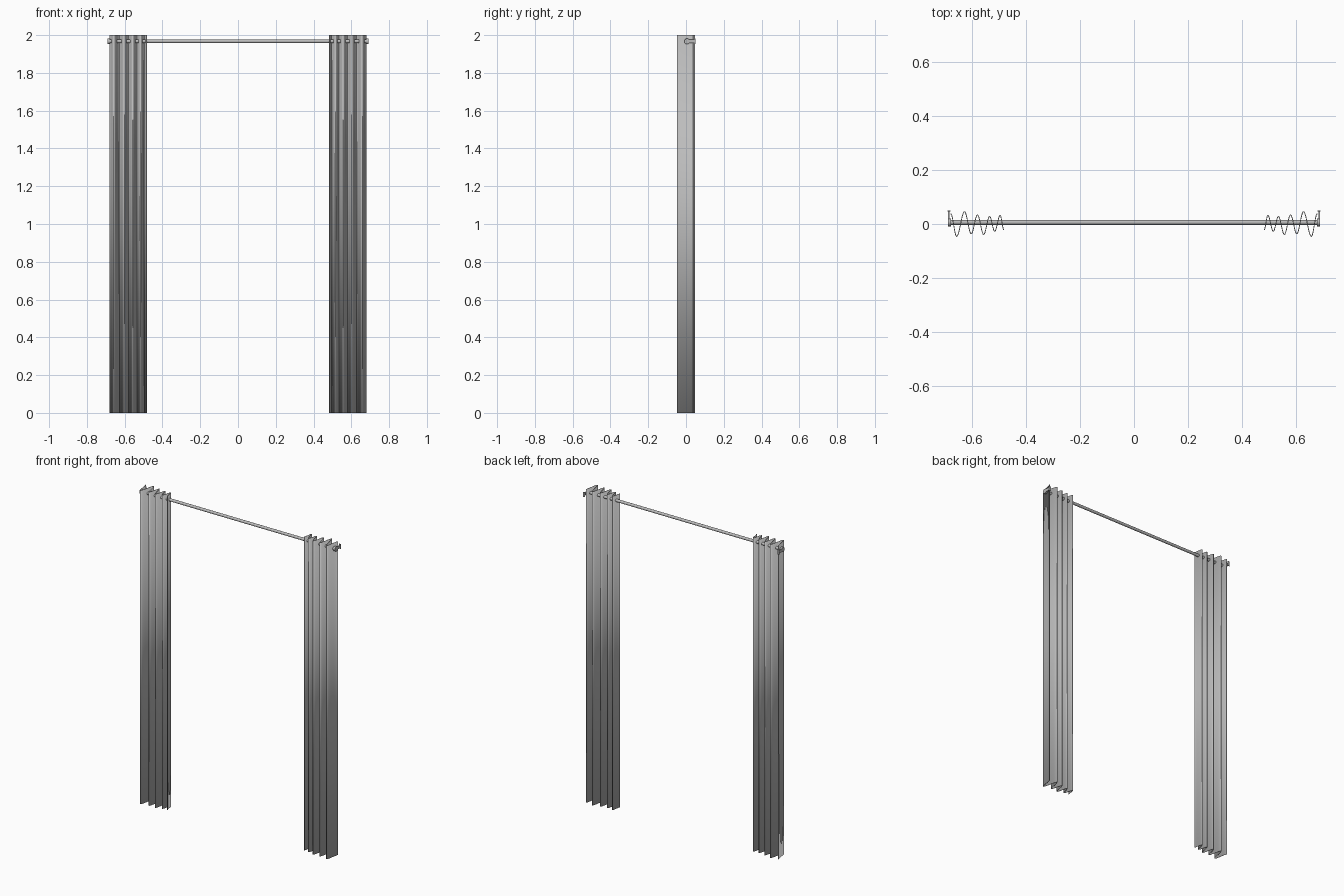
import bpy, bmesh, math
from mathutils import Matrix, Vector

cube = bpy.data.objects.get("Cube")
if cube:
    bpy.data.objects.remove(cube, do_unlink=True)

grey = bpy.data.materials.new("soft_grey")
colour = (0.5, 0.5, 0.5, 1)
grey.use_nodes = True
grey.diffuse_color = colour
grey.node_tree.nodes["Principled BSDF"].inputs["Base Color"].default_value = colour

ROD_Y, ROD_Z = 0.006, 1.967


def finish(name, bm, angle=40):
    bmesh.ops.recalc_face_normals(bm, faces=bm.faces)
    mesh = bpy.data.meshes.new(name)
    bm.to_mesh(mesh)
    bm.free()
    mesh.materials.append(grey)
    obj = bpy.data.objects.new(name, mesh)
    bpy.context.collection.objects.link(obj)
    bpy.ops.object.select_all(action='DESELECT')
    obj.select_set(True)
    bpy.context.view_layer.objects.active = obj
    bpy.ops.object.shade_smooth_by_angle(angle=math.radians(angle))
    return obj


def cylinder(bm, centre, radius, length, axis):
    turn = Vector(axis).to_track_quat('Z', 'Y').to_matrix().to_4x4()
    bmesh.ops.create_cone(bm, cap_ends=True, segments=24, radius1=radius, radius2=radius,
                          depth=length, matrix=Matrix.Translation(centre) @ turn)


def box(bm, centre, size):
    bmesh.ops.create_cube(bm, size=1, matrix=Matrix.Translation(centre) @ Matrix.Diagonal((*size, 1)))


# Crests and troughs of the folds, from the outer edge inwards
FOLDS = [(0.679, 0.038), (0.657, -0.046), (0.628, 0.046), (0.603, -0.036), (0.580, 0.034),
         (0.557, -0.039), (0.535, 0.028), (0.516, -0.027), (0.496, 0.032), (0.482, -0.022)]
STEPS = 10


def curtain(name, side):
    # Wavy line swept straight up, then thickened
    path = []
    for (x0, y0), (x1, y1) in zip(FOLDS, FOLDS[1:]):
        for i in range(STEPS):
            t = i / STEPS
            ease = (1 - math.cos(math.pi * t)) / 2
            path.append((x0 + (x1 - x0) * t, y0 + (y1 - y0) * ease))
    path.append(FOLDS[-1])
    bm = bmesh.new()
    low = [bm.verts.new((side * x, y, 0)) for x, y in path]
    high = [bm.verts.new((side * x, y, 2)) for x, y in path]
    for i in range(len(path) - 1):
        bm.faces.new((low[i], low[i + 1], high[i + 1], high[i]))
    obj = finish(name, bm, 60)
    solid = obj.modifiers.new("thickness", 'SOLIDIFY')
    solid.thickness = 0.003
    solid.offset = 0


def bracket(name, side):
    bm = bmesh.new()
    # Cup holding the rod end
    cylinder(bm, (side * 0.684, ROD_Y, ROD_Z), 0.015, 0.012, (1, 0, 0))
    # Arm to the wall and its mounting plate
    box(bm, (side * 0.687, 0.029, ROD_Z), (0.006, 0.04, 0.018))
    box(bm, (side * 0.685, 0.048, ROD_Z), (0.012, 0.004, 0.03))
    finish(name, bm)


# Rod
bm = bmesh.new()
cylinder(bm, (0, ROD_Y, ROD_Z), 0.009, 1.37, (1, 0, 0))
finish("curtain_rod", bm)

# Both ends
for label, side in (("left", 1), ("right", -1)):
    curtain(label + "_curtain", side)
    bracket(label + "_bracket", side)
